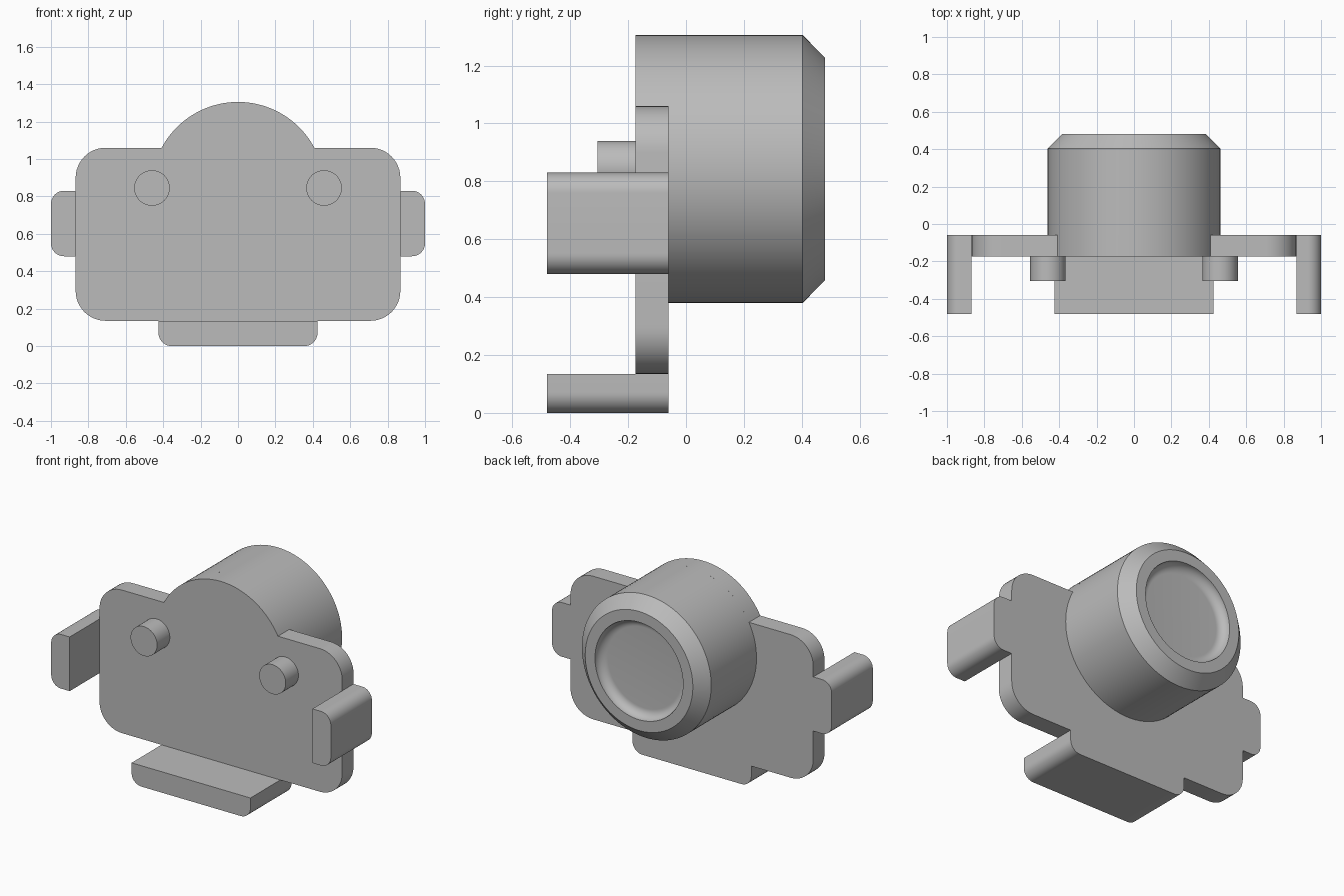
import bpy, bmesh
from math import sin, cos, pi, radians, atan2, sqrt

cube = bpy.data.objects.get("Cube")
if cube:
    bpy.data.objects.remove(cube, do_unlink=True)

grey = bpy.data.materials.new("plain grey")
grey.use_nodes = True
COLOUR = (0.5, 0.5, 0.5, 1)
grey.diffuse_color = COLOUR
grey.node_tree.nodes["Principled BSDF"].inputs["Base Color"].default_value = COLOUR

BACK = -0.06          # rear plane shared by plate, arms and foot
PLATE_FRONT = -0.175
ARM_FRONT = -0.48
BARREL_Z, BARREL_R = 0.8425, 0.4625


def finish(name, bm):
    bmesh.ops.recalc_face_normals(bm, faces=bm.faces)
    mesh = bpy.data.meshes.new(name)
    bm.to_mesh(mesh)
    bm.free()
    mesh.materials.append(grey)
    obj = bpy.data.objects.new(name, mesh)
    bpy.context.collection.objects.link(obj)
    bpy.ops.object.select_all(action='DESELECT')
    obj.select_set(True)
    bpy.context.view_layer.objects.active = obj
    bpy.ops.object.shade_smooth_by_angle(angle=radians(30))
    return obj


def arc(cx, cz, r, start, end, steps):
    angles = [start + (end - start) * i / steps for i in range(steps + 1)]
    return [(cx + r * cos(a), cz + r * sin(a)) for a in angles]


def rounded_box(x0, x1, z0, z1, radii):
    """Corner order: top right, top left, bottom left, bottom right."""
    corners = [(x1, z1, -1, -1), (x0, z1, 1, -1), (x0, z0, 1, 1), (x1, z0, -1, 1)]
    points = []
    for i, ((x, z, sx, sz), r) in enumerate(zip(corners, radii)):
        if r:
            points += arc(x + sx * r, z + sz * r, r, i * pi / 2, (i + 1) * pi / 2, 12)
        else:
            points.append((x, z))
    return points


def extrude(name, outline, front, back):
    bm = bmesh.new()
    face = bm.faces.new([bm.verts.new((x, front, z)) for x, z in outline])
    moved = bmesh.ops.extrude_face_region(bm, geom=[face], use_keep_orig=True)
    verts = [v for v in moved["geom"] if isinstance(v, bmesh.types.BMVert)]
    bmesh.ops.translate(bm, verts=verts, vec=(0, back - front, 0))
    return finish(name, bm)


# Face plate, with the barrel's arc rising out of its top edge
top = 1.06
rise = top - BARREL_Z
a = atan2(rise, sqrt(BARREL_R ** 2 - rise ** 2))
outline = rounded_box(-0.868, 0.868, 0.135, top, [0.16] * 4)
outline[13:13] = arc(0, BARREL_Z, BARREL_R, a, pi - a, 48)
extrude("face_plate", outline, PLATE_FRONT, BACK)

# Side arms and pegs
for side, sign in (("left", 1), ("right", -1)):
    x0, x1 = sorted((sign * 0.868, sign))
    radii = [0.07, 0, 0, 0.07] if sign > 0 else [0, 0.07, 0.07, 0]
    extrude(side + "_arm", rounded_box(x0, x1, 0.48, 0.83, radii), ARM_FRONT, BACK)
    peg = arc(sign * 0.46, 0.845, 0.095, 0, 2 * pi, 48)[:-1]
    extrude(side + "_peg", peg, -0.305, PLATE_FRONT)

# Foot shelf
extrude("foot", rounded_box(-0.425, 0.425, 0, 0.135, [0, 0, 0.07, 0.07]), ARM_FRONT, BACK)

# Rear barrel: chamfered rim and a shallow dished recess
END, DISH = 0.48, 0.055
profile = [(BARREL_R, BACK), (BARREL_R, 0.403), (0.385, END)]
profile += arc(0.26, END, DISH, 0, -pi / 2, 10)
SEGMENTS = 96
bm = bmesh.new()
rings = []
for r, y in profile:
    rings.append([bm.verts.new((r * cos(2 * pi * i / SEGMENTS), y,
                                BARREL_Z + r * sin(2 * pi * i / SEGMENTS)))
                  for i in range(SEGMENTS)])
for lower, upper in zip(rings, rings[1:]):
    for i in range(SEGMENTS):
        j = (i + 1) % SEGMENTS
        bm.faces.new((lower[i], lower[j], upper[j], upper[i]))
bm.faces.new(rings[-1])
finish("rear_barrel", bm)
